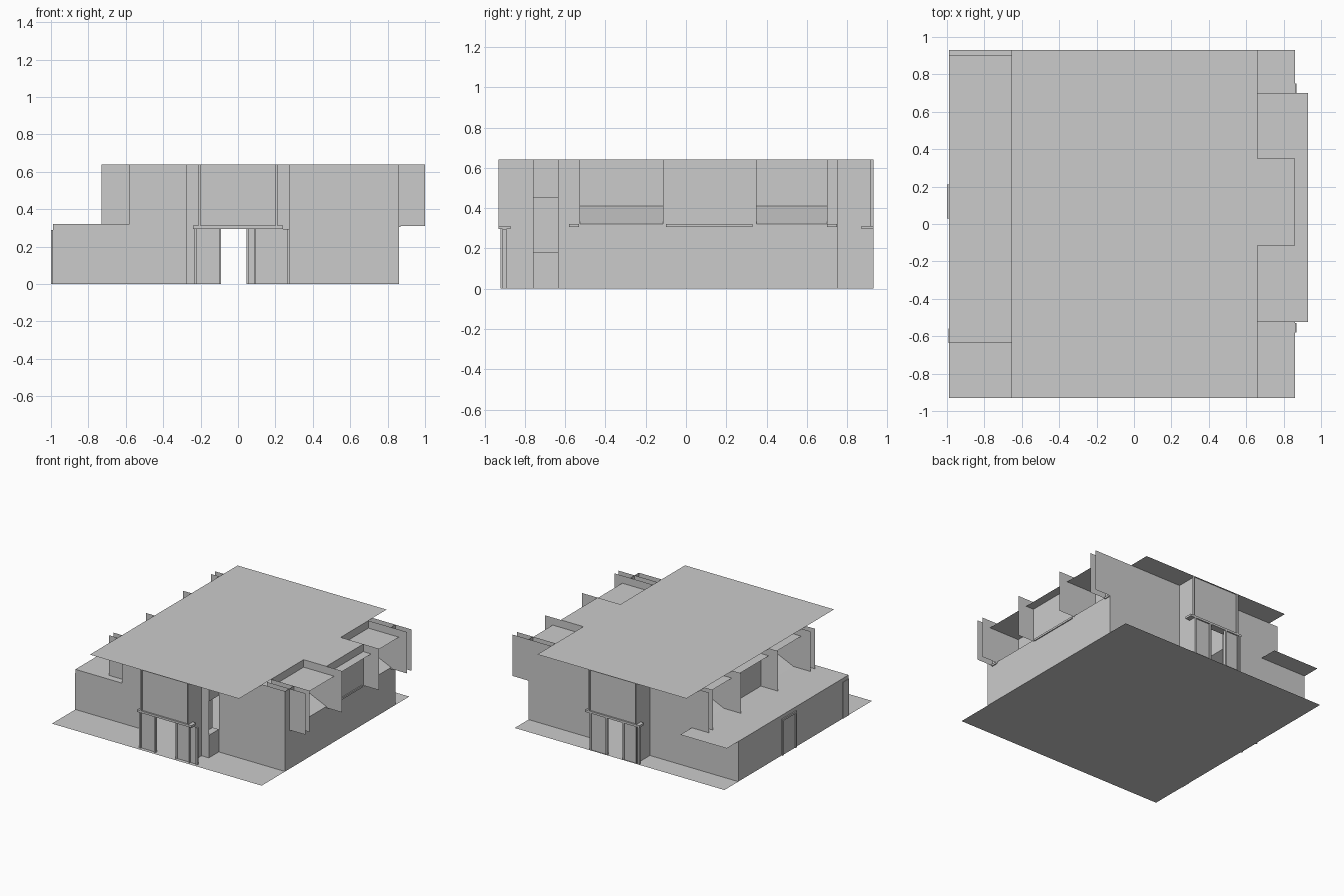
import bpy

if "Cube" in bpy.data.objects:
    bpy.data.objects.remove(bpy.data.objects["Cube"])

ROOF, MID = 0.64, 0.32


def mesh(name, verts, faces):
    me = bpy.data.meshes.new(name)
    me.from_pydata(verts, [], faces)
    me.update()
    ob = bpy.data.objects.new(name, me)
    bpy.context.collection.objects.link(ob)
    return ob


def wall(name, path, z0, z1):
    """Thin vertical wall along a plan path."""
    n = len(path)
    v = [(x, y, z0) for x, y in path] + [(x, y, z1) for x, y in path]
    return mesh(name, v, [(i, i + 1, n + i + 1, n + i) for i in range(n - 1)])


def deck(name, x0, x1, y0, y1, z, z_end=None):
    """Thin horizontal sheet, sloping along x when z_end is given."""
    e = z if z_end is None else z_end
    return mesh(name, [(x0, y0, z), (x1, y0, e), (x1, y1, e), (x0, y1, z)], [(0, 1, 2, 3)])


def box(name, x0, x1, y0, y1, z0, z1):
    v = [(x, y, z) for x in (x0, x1) for y in (y0, y1) for z in (z0, z1)]
    f = [(0, 1, 3, 2), (4, 6, 7, 5), (0, 4, 5, 1), (2, 3, 7, 6), (0, 2, 6, 4), (1, 5, 7, 3)]
    return mesh(name, v, f)


# Ground sheet, flat roof and lower terrace roof
deck("ground_sheet", -0.99, 0.86, -0.93, 0.93, 0)
deck("main_roof", -0.655, 0.66, -0.93, 0.93, ROOF)
deck("terrace_roof", -0.99, -0.58, -0.635, 0.90, MID)

# Ground floor walls
wall("lower_left_walls", [(-0.21, 0.755), (-0.99, 0.755), (-0.99, -0.635), (-0.275, -0.635),
                          (-0.275, -0.76), (-0.21, -0.76), (-0.21, -0.90)], 0, MID)
wall("lower_right_walls", [(0.275, -0.635), (0.86, -0.635), (0.86, 0.755), (0.20, 0.755)], 0, MID)

# Upper floor front and back walls
wall("upper_front_wall_left", [(-0.58, -0.58), (-0.58, -0.635), (-0.275, -0.635),
                               (-0.275, -0.76), (-0.21, -0.76), (-0.21, -0.93)], MID, ROOF)
wall("upper_front_wall_right", [(0.275, -0.635), (0.86, -0.635), (0.86, -0.58)], MID, ROOF)
wall("upper_back_wall_left", [(-0.21, 0.93), (-0.21, 0.755), (-0.58, 0.755), (-0.58, 0.70)], MID, ROOF)
wall("upper_back_wall_right", [(0.20, 0.93), (0.20, 0.755), (0.86, 0.755), (0.86, 0.70)], MID, ROOF)

# Stepped return and side window of the front entrance
wall("entrance_return", [(0.21, -0.92), (0.21, -0.76), (0.275, -0.76)], 0, ROOF)
wall("side_window_head", [(0.275, -0.76), (0.275, -0.635)], 0.45, ROOF)
wall("side_window_base", [(0.275, -0.76), (0.275, -0.635)], 0, 0.12)
box("side_window_transom", 0.215, 0.275, -0.76, -0.635, 0.12, 0.18)
wall("side_window_glass", [(0.22, -0.76), (0.22, -0.635)], 0.18, 0.45)
wall("back_bay_side", [(-0.21, 0.93), (-0.21, 0.755)], 0, MID)
wall("back_bay_side_right", [(0.20, 0.93), (0.20, 0.755)], 0, MID)

# Entrance door panels, leaving the walk-through opening
for name, x0, x1, y in (("front_door_left", -0.235, -0.09, -0.90),
                        ("front_door_right", 0.085, 0.275, -0.90),
                        ("back_door_left", -0.235, -0.09, 0.92),
                        ("back_door_right", 0.045, 0.20, 0.92)):
    wall(name, [(x0, y), (x1, y)], 0, 0.295)
    for x in (x0, x1 - 0.012):
        box(name + "_post", x, x + 0.012, y - 0.01, y + 0.01, 0, 0.295)

# Tall panel, frame and slim canopy above each entrance
for side, s in (("front", -1), ("back", 1)):
    a, b = sorted((s * 0.915, s * 0.93))
    wall(side + "_entrance_panel", [(-0.21, s * 0.918), (0.21, s * 0.918)], 0.295, ROOF)
    for x in (-0.212, 0.2):
        box(side + "_panel_frame_side", x, x + 0.012, a, b, 0.31, ROOF)
    a, b = sorted((s * 0.87, s * 0.93))
    box(side + "_entrance_canopy", -0.24, 0.24, a, b, 0.295, 0.312)

# Left side door frame and corner post
for y in (0.03, 0.195):
    box("left_door_post", -1.0, -0.98, y, y + 0.015, 0, 0.29)
box("left_door_head", -1.0, -0.98, 0.03, 0.21, 0.275, 0.29)
wall("left_door", [(-0.993, 0.03), (-0.993, 0.21)], 0, 0.28)
box("left_corner_post", -0.993, -0.985, -0.635, -0.56, 0, 0.29)


# Upper window bays on both long sides: w is the wall, s the outward direction
for side, w, s in (("right", 0.86, 1), ("left", -0.58, -1)):
    inner, lip = w - s * 0.20, w + s * 0.07
    tip = w + s * (0.14 if s > 0 else 0.15)
    # Vertical fins
    for y in (-0.58, -0.525, -0.115, 0.35, 0.70, 0.755):
        wall(side + "_fin", [(inner, y), (w, y)], MID, ROOF)
        wall(side + "_fin_outer", [(w, y), (tip, y)], 0.31, ROOF)
    # Canopy sheets and recessed windows with sloping sills
    for y0, y1 in ((-0.525, -0.115), (0.35, 0.70)):
        deck(side + "_canopy", inner, lip, y0, y1, 0.58)
        deck(side + "_sloped_sill", w, inner, y0, y1, MID, 0.41)
        wall(side + "_window", [(inner, y0), (inner, y1)], 0.41, ROOF)
    # Projecting centre bay
    deck(side + "_centre_canopy", w, lip, -0.115, 0.35, 0.58)
    deck(side + "_centre_top", inner, w, -0.115, 0.35, ROOF)
    wall(side + "_centre_window", [(w, -0.115), (w, 0.35)], MID, ROOF)
    a, b = sorted((w, w + s * 0.008))
    for y0, y1 in ((-0.58, -0.53), (-0.10, 0.33), (0.70, 0.75)):
        box(side + "_lower_trim", a, b, y0, y1, 0.305, MID)
    # Closed strips between paired end fins
    for y0, y1 in ((-0.58, -0.525), (0.70, 0.755)):
        wall(side + "_end_strip", [(w, y0), (w, y1)], MID, ROOF)
